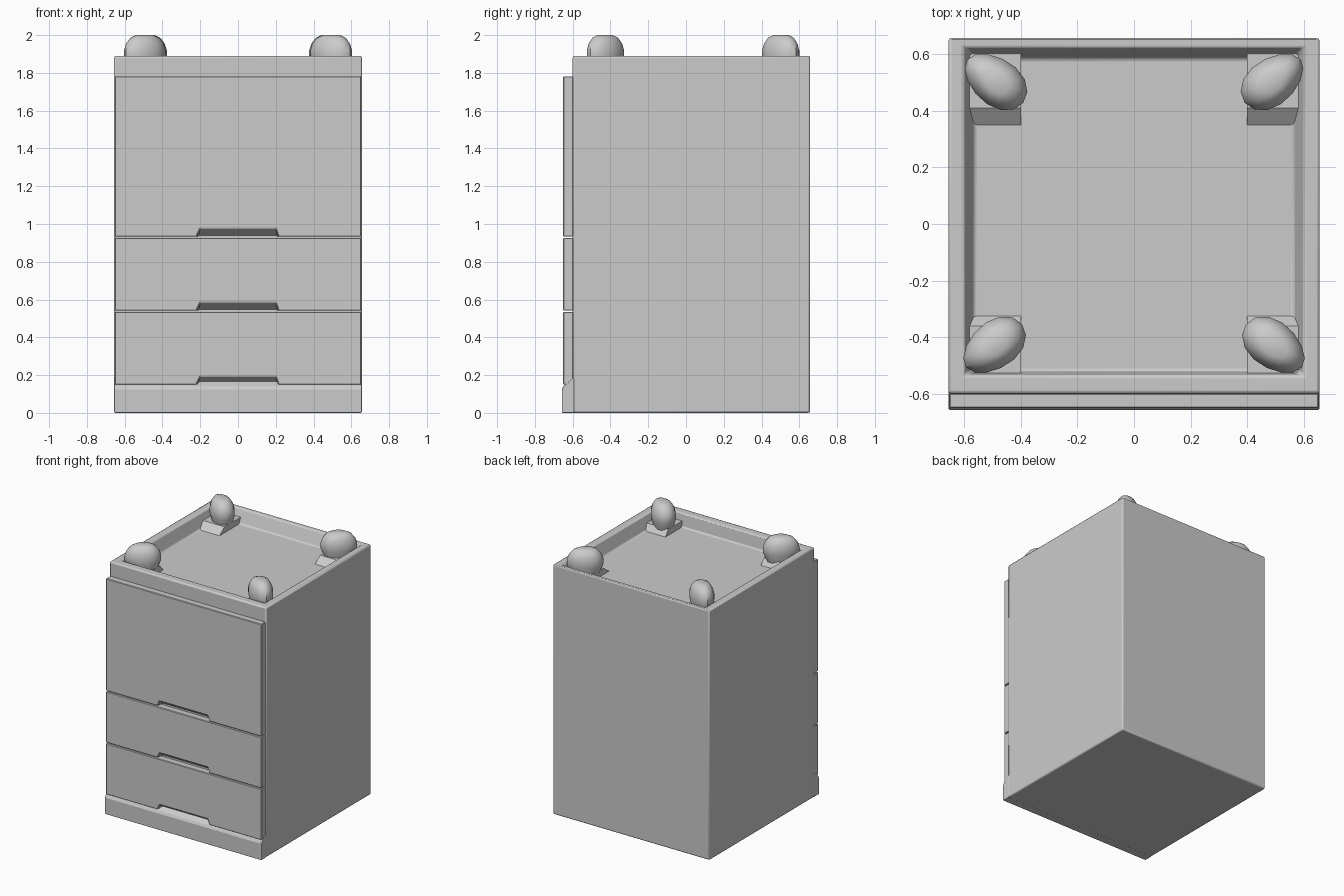
import bpy, bmesh, math

if "Cube" in bpy.data.objects:
    bpy.data.objects.remove(bpy.data.objects["Cube"])


def loft(name, rings, bevel=0.0, segments=2, smooth=None):
    """Skin a list of equal-length point rings and cap both ends."""
    bm = bmesh.new()
    vs = [[bm.verts.new(p) for p in ring] for ring in rings]
    n = len(vs[0])
    for a, b in zip(vs, vs[1:]):
        for i in range(n):
            j = (i + 1) % n
            bm.faces.new((a[i], a[j], b[j], b[i]))
    bm.faces.new(vs[0][::-1])
    bm.faces.new(vs[-1])
    bmesh.ops.recalc_face_normals(bm, faces=bm.faces)
    mesh = bpy.data.meshes.new(name)
    bm.to_mesh(mesh)
    bm.free()
    ob = bpy.data.objects.new(name, mesh)
    bpy.context.collection.objects.link(ob)
    if bevel:
        m = ob.modifiers.new("bevel", 'BEVEL')
        m.width, m.segments = bevel, segments
        m.limit_method, m.angle_limit = 'ANGLE', math.radians(40)
    if smooth:
        bpy.context.view_layer.objects.active = ob
        ob.select_set(True)
        bpy.ops.object.shade_smooth_by_angle(angle=math.radians(smooth))
        ob.select_set(False)
    return ob


def rect(x, y0, y1, z):
    return [(-x, y0, z), (x, y0, z), (x, y1, z), (-x, y1, z)]


# cabinet body with a shallow tray sunk into the top
FLOOR = 1.79
loft("cabinet_body", [rect(0.656, -0.6, 0.657, 0), rect(0.656, -0.6, 0.657, 1.89),
                      rect(0.6, -0.535, 0.625, 1.89), rect(0.565, -0.52, 0.585, FLOOR)],
     bevel=0.01, smooth=30)

# plinth strip along the lower front, with a sloping top
profile = [(-0.59, 0), (-0.657, 0), (-0.657, 0.125), (-0.648, 0.142), (-0.6, 0.18), (-0.59, 0.18)]
loft("plinth", [[(x, y, z) for y, z in profile] for x in (-0.656, 0.656)], bevel=0.006)


# drawer fronts, each with a slanted finger notch in its lower edge
def drawer_front(name, z0, z1):
    def outline(y, h):
        pts = [(-0.652, z0), (-0.22, z0), (-0.2, z0 + h), (0.2, z0 + h),
               (0.215, z0), (0.652, z0), (0.652, z1), (-0.652, z1)]
        return [(x, y, z) for x, z in pts]
    loft(name, [outline(-0.65, 0.044), outline(-0.598, 0.004)], bevel=0.004, segments=1)


drawer_front("bottom_drawer", 0.149, 0.535)
drawer_front("middle_drawer", 0.541, 0.927)
drawer_front("top_drawer", 0.933, 1.782)

# feet: rounded, faceted blobs stretched towards the corners
levels = [(1.77, 0.7), (1.83, 0.85), (1.88, 1.0), (1.92, 1.0), (1.955, 0.9), (1.985, 0.7), (2.0, 0.42)]


def foot(name, cx, cy):
    a = math.atan2(0.62 * math.copysign(1, cy), math.copysign(1, cx) * 0.8)
    ca, sa = math.cos(a), math.sin(a)
    rings = []
    for z, s in levels:
        ring = []
        for k in range(14):
            t = 2 * math.pi * k / 14
            # a bit broader at the inner end
            u = 0.125 * s * math.cos(t)
            v = 0.082 * s * math.sin(t) * (1 - 0.12 * math.cos(t))
            ring.append((cx + u * ca - v * sa, cy + u * sa + v * ca, z))
        rings.append(ring)
    loft(name, rings, smooth=40)


# corner blocks under the feet, with a ramp facing the middle of the tray
def corner_block(name, sx, y_ramp, y_top, y_wall):
    pts = [(y_ramp, FLOOR - 0.01), (y_ramp, FLOOR), (y_top, 1.835), (y_wall, 1.835), (y_wall, FLOOR - 0.01)]
    loft(name, [[(sx * x, y, z) for y, z in pts] for x in (0.4, 0.585)])


for side, sx in (("left", -1), ("right", 1)):
    foot("back_%s_foot" % side, sx * 0.49, 0.505)
    foot("front_%s_foot" % side, sx * 0.495, -0.43)
    corner_block("back_%s_block" % side, sx, 0.35, 0.41, 0.605)
    corner_block("front_%s_block" % side, sx, -0.325, -0.36, -0.53)
